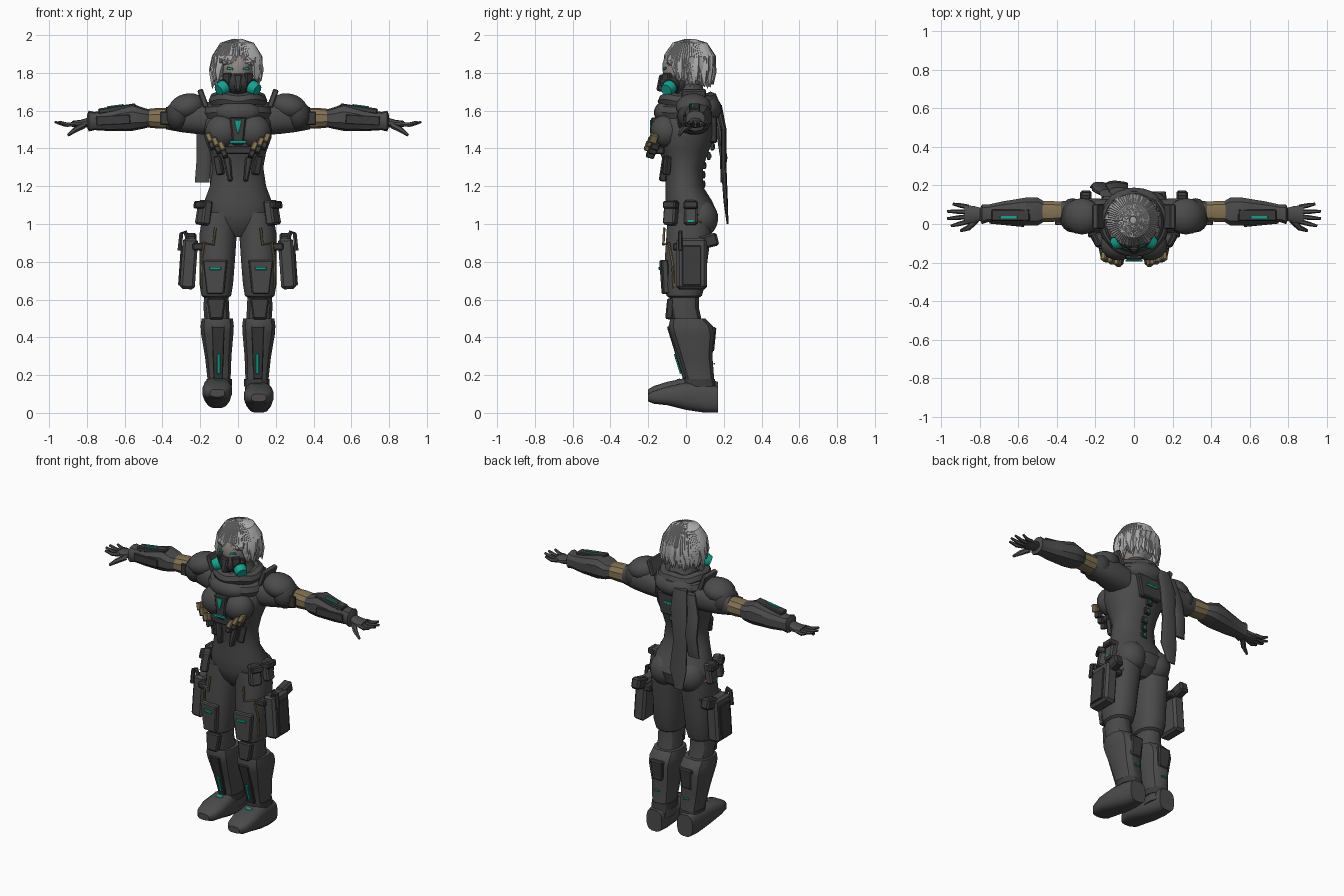
import bpy
import bmesh
import math
import random
from mathutils import Matrix, Vector, Euler

# All part dimensions are written in centimetres and scaled on creation
CM = 0.01
random.seed(4)

default_cube = bpy.data.objects.get("Cube")
if default_cube:
    bpy.data.objects.remove(default_cube, do_unlink=True)


def material(name, red, green, blue):
    mat = bpy.data.materials.new(name)
    mat.use_nodes = True
    mat.diffuse_color = (red, green, blue, 1)
    shader = next(n for n in mat.node_tree.nodes if n.type == "BSDF_PRINCIPLED")
    shader.inputs["Base Color"].default_value = (red, green, blue, 1)
    return mat


CHARCOAL = material("charcoal suit", .07, .07, .07)
DARK = material("dark armour", .045, .045, .047)
HAIR = material("silver hair", .4, .4, .4)
TEAL = material("teal glow", .005, .38, .28)
TAN = material("tan fabric", .23, .17, .085)
SKIN = material("pale skin", .3, .26, .24)


def finish(name, bm, color, mirror):
    """Turn a bmesh into a shaded object, optionally mirrored left to right."""
    bmesh.ops.recalc_face_normals(bm, faces=bm.faces[:])
    bmesh.ops.scale(bm, vec=(CM, CM, CM), verts=bm.verts[:])
    mesh = bpy.data.meshes.new(name)
    bm.to_mesh(mesh)
    bm.free()
    mesh.materials.append(color)
    obj = bpy.data.objects.new(name, mesh)
    bpy.context.collection.objects.link(obj)
    bpy.ops.object.select_all(action="DESELECT")
    obj.select_set(True)
    bpy.context.view_layer.objects.active = obj
    bpy.ops.object.shade_smooth_by_angle(angle=math.radians(32))
    if mirror:
        modifier = obj.modifiers.new("Mirror", "MIRROR")
        modifier.use_mirror_merge = False
    return obj


def skin(bm, rings):
    """Bridge rings of points into a closed tube."""
    loops = [[bm.verts.new(point) for point in ring] for ring in rings]
    for low, high in zip(loops, loops[1:]):
        for i in range(len(low)):
            bm.faces.new((low[i - 1], low[i], high[i], high[i - 1]))
    bm.faces.new(loops[0])
    bm.faces.new(list(reversed(loops[-1])))


def loft(name, axis, rings, color, mirror=False, sides=16, power=2.3):
    """Rings are (position on axis, two centre coordinates, two radii)."""
    def rounded(value):
        return math.copysign(abs(value) ** (2 / power), value)

    bm, shapes = bmesh.new(), []
    for along, u, v, radius_u, radius_v in rings:
        ring = []
        for i in range(sides):
            turn = math.tau * (i + .5) / sides
            point = [u + radius_u * rounded(math.cos(turn)),
                     v + radius_v * rounded(math.sin(turn))]
            point.insert("xyz".index(axis), along)
            ring.append(Vector(point))
        shapes.append(ring)
    skin(bm, shapes)
    return finish(name, bm, color, mirror)


def tubes(name, paths, color, mirror=False, sides=6):
    """Each path is a list of (x, y, z, radius)."""
    bm = bmesh.new()
    for path in paths:
        spots = [Vector(p[:3]) for p in path]
        rings = []
        for i, spot in enumerate(spots):
            tangent = spots[min(i + 1, len(spots) - 1)] - spots[max(i - 1, 0)]
            frame = tangent.to_track_quat("Z", "Y")
            rings.append([spot + frame @ Vector((math.cos(k * math.tau / sides),
                                                 math.sin(k * math.tau / sides), 0)) * path[i][3]
                          for k in range(sides)])
        skin(bm, rings)
    return finish(name, bm, color, mirror)


def box(name, centre, size, color, mirror=False, turn=(0, 0, 0), taper=1):
    """Chamfered box; taper narrows its lower end."""
    bm = bmesh.new()
    bmesh.ops.create_cube(bm, size=1)
    for vert in bm.verts:
        if vert.co.z < 0:
            vert.co.x *= taper
    bm.transform(Matrix.LocRotScale(Vector(centre), Euler(turn), Vector(size)))
    bmesh.ops.bevel(bm, geom=bm.edges[:], offset=min(size) * .18, segments=1, affect="EDGES")
    return finish(name, bm, color, mirror)


def ball(name, centre, radii, color, mirror=False, turn=(0, 0, 0)):
    bm = bmesh.new()
    bmesh.ops.create_uvsphere(bm, u_segments=18, v_segments=11, radius=1)
    bm.transform(Matrix.LocRotScale(Vector(centre), Euler(turn), Vector(radii)))
    return finish(name, bm, color, mirror)


def wrap(name, centre, radius_x, radius_y, thick, tilt, color):
    """Closed cloth roll around the neck, lower at the front."""
    bm = bmesh.new()
    steps, sides = 28, 8
    grid = []
    for i in range(steps):
        a = math.tau * i / steps
        ring = []
        for k in range(sides):
            b = math.tau * k / sides
            reach = thick * math.cos(b)
            ring.append(bm.verts.new((centre[0] + (radius_x + reach) * math.cos(a),
                                      centre[1] + (radius_y + reach) * math.sin(a),
                                      centre[2] + thick * math.sin(b) + tilt * math.sin(a)
                                      + .6 * math.sin(a * 5))))
        grid.append(ring)
    for i in range(steps):
        for k in range(sides):
            bm.faces.new((grid[i - 1][k - 1], grid[i][k - 1], grid[i][k], grid[i - 1][k]))
    return finish(name, bm, color, False)


# Torso
loft("torso", "z", [(93, 0, 2, 5, 7), (98, 0, 3, 15, 12), (105, 0, 3, 19, 14),
                    (112, 0, 1.5, 18, 12.5), (120, 0, -1, 15, 10), (130, 0, -1, 13.5, 10),
                    (138, 0, -1, 15, 13), (146, 0, -1, 18, 16), (154, 0, 0, 18, 16),
                    (160, 0, 3, 16, 13), (166, 0, 3, 9, 9), (174, 0, 2, 6, 6)],
     CHARCOAL, sides=24, power=2.1)
ball("chest_cup", (8, -10.5, 149), (9.5, 8.5, 9), CHARCOAL, True)
ball("buttock", (9, 8, 103), (9.5, 9, 10), CHARCOAL, True)
box("chest_plate", (0, -16.5, 149), (9, 4, 15), DARK, taper=.6)
box("chest_light", (0, -18.8, 151.5), (4, .6, 7), TEAL, taper=.15)
box("chest_light_bar", (0, -19, 143.5), (9, .9, 1.6), TEAL)
box("under_chest_band", (0, -14, 139), (22, 5, 4), DARK)
box("belly_strap", (5, -11.5, 129), (4, 4, 13), DARK, True, (-.15, .15, 0), .6)
box("side_strap", (10, -10, 131), (4, 3, 10), DARK, True, (0, .2, .5))
box("back_plate", (0, 14.5, 150), (20, 4, 14), DARK, taper=.7)
box("back_light", (0, 16.7, 151), (8, .8, 1.5), TEAL)
for i, depth in enumerate((9, 9, 9.5, 12, 14)):
    box("spine_segment", (0, depth, 121 + 5 * i), (4, 2, 4), DARK)
    box("spine_light", (0, depth + 1, 121 + 5 * i), (1, .8, 2), TEAL)

# Chest pouches, rising outwards
for i in range(3):
    x, y, z = 8.5 + 3.3 * i, -19.5 + 1.2 * i, 140 + 2.2 * i
    box("chest_pouch", (x, y, z + 1), (3, 4.5, 5), TAN, True, (-.3, .4, 0))
    box("chest_pouch_base", (x - 1.3, y + .8, z - 3), (3, 4.5, 4), DARK, True, (-.3, .4, 0))

# Scarf with hanging tails at the back
wrap("scarf_lower", (0, 1, 160), 14, 13, 4.5, 2, CHARCOAL)
wrap("scarf_upper", (0, 1, 165.5), 11.5, 12, 4, 0, CHARCOAL)
ball("scarf_front_drape", (0, -11, 159), (12, 6, 6), CHARCOAL)
ball("scarf_back_drape", (0, 11, 161), (14, 8, 7), CHARCOAL)
loft("scarf_tail_long", "z", [(163, -8, 17, 5, 2), (150, -9, 20, 6, 1.5), (130, -10, 20, 5, 1.5),
                              (112, -9, 21, 6, 1.2), (100, -10, 22, 3, .5)], CHARCOAL, sides=12)
loft("scarf_tail_short", "z", [(161, -14, 16, 4, 2), (148, -17, 18, 5, 2), (135, -18, 20, 4, 2),
                               (122, -19, 19, 4, .8)], CHARCOAL, sides=12)

# Head and mask
ball("head", (0, -1, 183), (8.5, 11.5, 13), SKIN)
ball("mask", (0, -5.5, 175), (8, 8.5, 7), DARK)
box("mask_snout", (0, -12.5, 174.5), (5, 5, 9), DARK, turn=(-.2, 0, 0), taper=.6)
box("mask_side", (5.5, -10, 177), (5, 3, 6), DARK, True, (0, 0, .7))
box("eye", (4.3, -11.3, 182.3), (3.4, .8, 1.3), TEAL, True, (0, -.15, .35))
tubes("filter", [[(6, -7.5, 173.5, 3.5), (8, -9, 172, 4), (10.3, -10.5, 170.8, 3.2)]],
      TEAL, True, sides=12)
tubes("filter_ring", [[(5, -7, 174, 4.3), (7, -8.3, 172.8, 4.4)]], DARK, True, sides=12)

# Hair: a cap under overlapping tapered locks
ball("hair_cap", (0, 3, 186), (11.5, 11.5, 11.5), HAIR)
locks = []
for i in range(66):
    a = math.tau * i / 66
    across, ahead = math.cos(a), math.sin(a)
    tip = 184.5 if ahead < -.65 else 176 if ahead < 0 else 173
    tip += random.uniform(-1.5, 3)
    sway = random.uniform(-2, 2)
    path = []
    for angle, radius in ((.15, 1.2), (.7, 2.6), (1.3, 3)):
        path.append((across * 11 * math.sin(angle) - .5, 2 + ahead * 11.5 * math.sin(angle),
                     184.5 + 12.7 * math.cos(angle), radius))
    path.append((across * 12 + sway * .5 - .5, 2 + ahead * 12, (tip + 187) / 2, 2.3))
    path.append((across * 12 + sway - .5, 2 + ahead * 12.5, tip, .2))
    locks.append(path)
tubes("hair_locks", locks, HAIR, sides=5)

# Arms
loft("upper_arm", "x", [(13, 4, 155, 9, 8), (22, 4.5, 156, 9, 8.5), (30, 5.5, 156, 7.5, 7.5),
                        (38, 6, 156, 5.8, 6)], CHARCOAL, True)
loft("elbow_sleeve", "x", [(36, 6.5, 156, 5.2, 5.5), (42, 6.5, 156, 5.6, 5.5),
                           (49, 6.5, 156, 5.8, 4.8)], TAN, True, sides=10)
loft("forearm_guard", "x", [(46, 6.5, 156, 5, 4.5), (50, 6.5, 156, 7.5, 5.5),
                            (56, 6.5, 156.5, 7.5, 7.2), (68, 6, 155, 6, 5.8),
                            (76, 5.5, 154.5, 4.7, 4.8), (79, 5, 154.5, 5.3, 5.5),
                            (80, 5, 154.5, 3, 3)], CHARCOAL, True, sides=10, power=2.6)
box("forearm_plate", (64, 4.5, 161), (20, 6, 3), DARK, True, (0, .14, 0))
box("forearm_light", (65, 3.5, 162.5), (9, 1.5, .8), TEAL, True, (0, .14, 0))
box("forearm_side_plate", (66, .3, 155), (18, 2, 5), DARK, True, (0, .05, .1))

# Layered shoulder armour
ball("shoulder_cap", (27, 4, 162), (10, 9.5, 7), CHARCOAL, True, (0, .25, 0))
ball("shoulder_lower_cap", (32, 4.5, 157), (7, 9, 8), DARK, True)
box("shoulder_fin", (18.5, 4, 166.5), (3, 13, 10), CHARCOAL, True, (0, .35, 0))
box("arm_bracket", (37.5, .5, 156), (7, 2, 7), DARK, True)

# Hands
loft("palm", "x", [(78, 5, 154, 3, 2.8), (83, 5, 153, 4.5, 2.2), (88, 5, 153, 5, 1.6)],
     CHARCOAL, True, sides=10)
fingers = []
for i, length in enumerate((7, 9, 9, 6)):
    base, spread = 1.3 + 2.5 * i, -1 + 3.8 * i
    fingers.append([(86, base, 153, 1.3), (87 + length / 2, (base + spread) / 2, 152.5, 1.2),
                    (88 + length, spread, 154, .7)])
fingers.append([(82, 2, 152, 1.7), (86, -2, 150, 1.5), (90, -3.5, 147, .8)])
tubes("fingers", fingers, CHARCOAL, True)

# Thighs, knees and shins
loft("thigh", "z", [(106, 9.5, 2, 9, 12), (95, 10.5, 1.5, 10, 12), (80, 11, 0, 9.5, 11.5),
                    (68, 11.5, -.5, 9, 11), (62, 11.5, -1, 8, 9.5), (61, 11.5, -1, 6.5, 8)],
     CHARCOAL, True)
loft("knee", "z", [(64, 11.5, -1, 6.5, 8), (56, 11.5, -1, 7, 8), (47, 11, 1, 6.8, 8)],
     CHARCOAL, True, sides=12)
loft("shin_guard", "z", [(50, 11, 1, 8.5, 9.5), (46, 11, 2.5, 9, 12), (42, 11, 3.5, 8.8, 12),
                         (30, 10.5, 5, 7.2, 9.2), (17, 10, 7.5, 6.2, 7.7), (9, 10, 8, 6.5, 8)],
     CHARCOAL, True, sides=12, power=2.7)
box("thigh_plate", (12, -11.3, 72), (13, 3.5, 18), CHARCOAL, True, (.06, 0, .1), .7)
box("thigh_light", (12, -13.8, 76.5), (6, .8, 1.6), TEAL, True, (.06, 0, .1))
box("knee_guard", (11.5, -8.5, 55), (10, 4, 11), DARK, True, (-.1, 0, 0), .7)
box("shin_plate", (10.5, -4.7, 32), (7, 2.4, 29), DARK, True, (.3, 0, 0), .7)
box("shin_light", (10.2, -4.4, 26), (1.8, .9, 11), TEAL, True, (.3, 0, 0))
box("calf_plate", (10.5, 13.5, 39), (9, 4, 13), DARK, True, (-.1, 0, 0), .8)
box("calf_light", (10.5, 15, 26), (4, .9, 1), TEAL, True)
loft("ankle_cuff", "z", [(18, 10, 7.2, 7, 8.3), (14, 10, 7.5, 7, 8.6)], DARK, True, sides=12)
tubes("thigh_piping", [[(12, -11.5, 98, .7), (13, -12, 89, .7), (18, -9, 90, .7),
                        (19.7, -7, 78, .7), (19, -6.5, 66, .7)],
                       [(19, 6, 102, .7), (16, 11, 99, .7), (17, 10, 90, .7)]], TAN, True)

# Boots; the right one stands slightly higher
for label, side, lift in (("left", 1, 0), ("right", -1, 2.5)):
    profile = [(-20, 8, 4, 2), (-17, 8.3, 6.5, 3.5), (-10, 9, 8, 5), (0, 8.8, 7.5, 7.3),
               (10, 8, 6.5, 8), (17, 7, 5.5, 7)]
    loft(label + "_boot", "y", [(y, side * 11, z + lift, wide, tall)
                                for y, z, wide, tall in profile], CHARCOAL, power=3)
    box(label + "_boot_light", (side * 10.5, -4, 15 + lift), (4, 2, 1), TEAL, turn=(.25, 0, 0))

# Hip pouches and holsters
for y, angle in ((-8, -.5), (2.5, 0)):
    box("hip_pouch", (19 + y / 6, y, 106), (5, 7, 13), CHARCOAL, True, (0, -.15, angle))
    box("hip_pouch_flap", (20.5 + y / 5, y, 110), (5, 7.5, 4), DARK, True, (0, -.15, angle))
box("hip_pouch_light", (22.3, 2.5, 101.5), (.8, 3, 1.2), TEAL, True, (0, -.15, 0))
box("holster", (26, 3, 79), (8, 16, 27), CHARCOAL, True, (0, -.07, 0))
box("holster_face", (30, 3, 78), (2, 10, 21), DARK, True, (0, -.07, 0))
box("holster_grip", (25, 12, 91), (6, 10, 7), DARK, True, (.25, 0, 0))
box("holster_strap", (21, 2, 88), (6, 18, 4), DARK, True)
tubes("holster_loop", [[(26, -3, 90, 1.2), (28, -3, 96, 1.2), (30, -3, 95, 1.2),
                        (31, -3, 86, 1.2)]], DARK, True)
